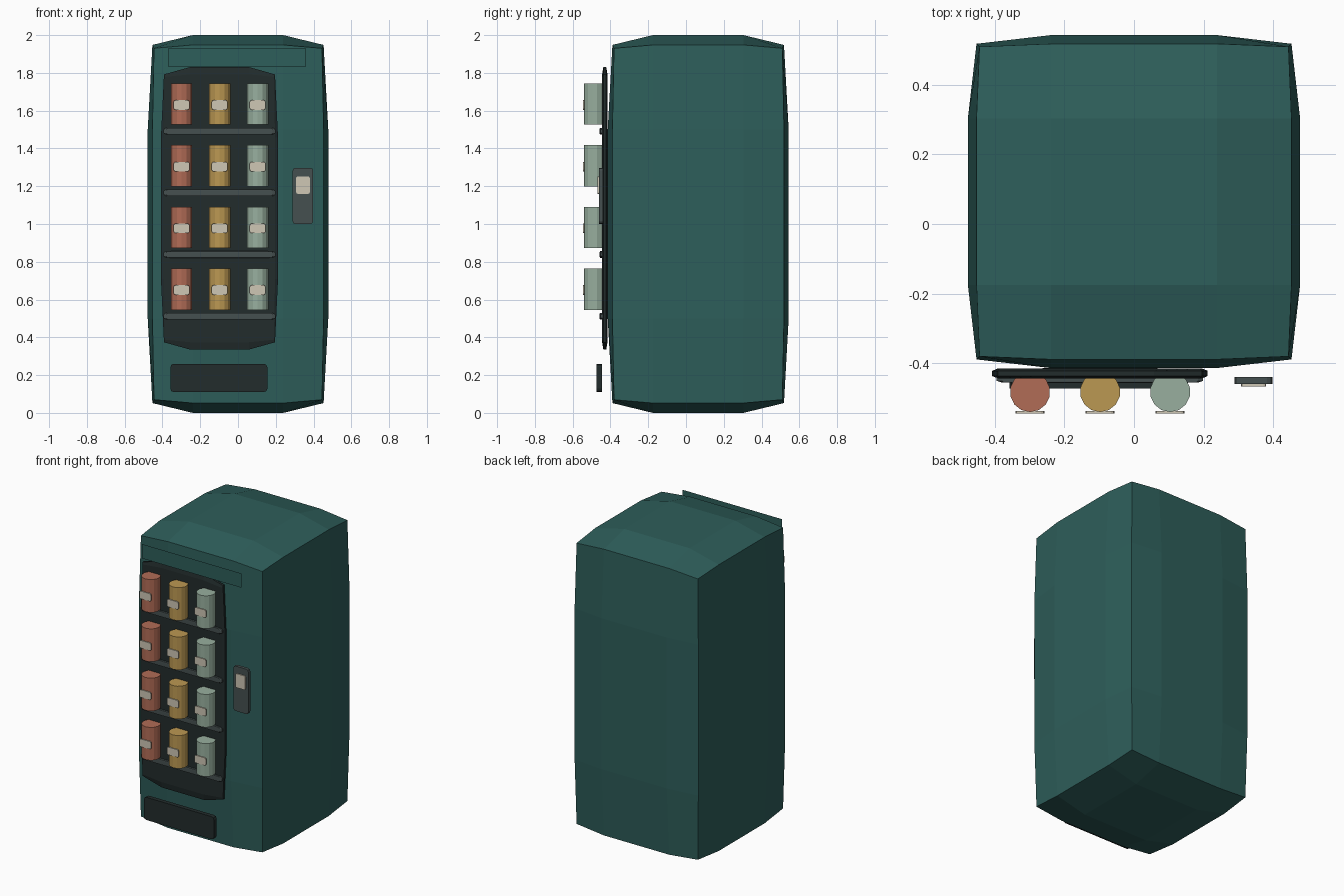
import bpy, bmesh
from mathutils import Matrix

if "Cube" in bpy.data.objects:
    bpy.data.objects.remove(bpy.data.objects["Cube"])


def material(name, r, g, b):
    m = bpy.data.materials.new(name)
    m.diffuse_color = (r, g, b, 1)
    m.use_nodes = True
    m.node_tree.nodes["Principled BSDF"].inputs["Base Color"].default_value = m.diffuse_color
    return m


TEAL = material("teal paint", 0.027, 0.112, 0.103)
DARK = material("dark glass", 0.016, 0.025, 0.025)
GREY = material("slate grey", 0.060, 0.080, 0.080)
CREAM = material("cream", 0.62, 0.57, 0.46)
RED = material("brick red", 0.44, 0.15, 0.093)
OCHRE = material("ochre", 0.50, 0.315, 0.085)
MINT = material("pale green", 0.315, 0.43, 0.345)


def finish(bm, name, mat):
    bmesh.ops.recalc_face_normals(bm, faces=bm.faces)
    mesh = bpy.data.meshes.new(name)
    bm.to_mesh(mesh)
    bm.free()
    mesh.materials.append(mat)
    ob = bpy.data.objects.new(name, mesh)
    bpy.context.collection.objects.link(ob)
    return ob


def puffed_box(name, mat, center, half):
    """Box whose faces bulge: borders and corners are drawn in."""
    bm = bmesh.new()
    bmesh.ops.create_cube(bm, size=2)
    bmesh.ops.subdivide_edges(bm, edges=bm.edges[:], cuts=3, use_grid_fill=True)
    shrink = {1: 1.0, 2: 0.948, 3: 0.93}
    for v in bm.verts:
        outer = [abs(c) > 0.99 for c in v.co]
        k = shrink[sum(outer)]
        for i in range(3):
            v.co[i] = center[i] + v.co[i] * half[i] * (k if outer[i] else 1)
    return finish(bm, name, mat)


def chamfered_box(name, mat, x, y, z, corner):
    """Box from axis ranges with its upright corners chamfered."""
    bm = bmesh.new()
    bmesh.ops.create_cube(bm, size=1)
    for v in bm.verts:
        v.co = [r[0] if c < 0 else r[1] for c, r in zip(v.co, (x, y, z))]
    depth = [e for e in bm.edges if abs(e.verts[0].co.y - e.verts[1].co.y) > 1e-5]
    bmesh.ops.bevel(bm, geom=depth, offset=corner, segments=2, profile=0.5,
                    affect='EDGES')
    return finish(bm, name, mat)


# Cabinet and display window
puffed_box("cabinet", TEAL, (0, 0.0645, 1.0), (0.478, 0.479, 1.0))
puffed_box("display_window", DARK, (-0.098, -0.43, 1.083), (0.310, 0.015, 0.748))

# Header sheet, flat and floating before the cabinet
bm = bmesh.new()
corners = [(-0.37, 1.835), (0.36, 1.835), (0.36, 1.93), (-0.37, 1.93)]
bm.faces.new([bm.verts.new((x, -0.475, z)) for x, z in corners])
finish(bm, "header_panel", TEAL)

# Delivery flap
chamfered_box("delivery_flap", DARK, (-0.358, 0.155), (-0.474, -0.446),
              (0.11, 0.26), 0.018)

# Payment panel and its screen
chamfered_box("payment_panel", GREY, (0.289, 0.398), (-0.461, -0.44),
              (1.0, 1.297), 0.015)
chamfered_box("payment_screen", CREAM, (0.308, 0.38), (-0.468, -0.461),
              (1.16, 1.252), 0.008)

# Shelves, each with three labelled cans
for row in range(4):
    base = 0.546 + row * 0.3265
    puffed_box(f"shelf_{row + 1}", GREY, (-0.098, -0.446, base - 0.034),
               (0.297, 0.011, 0.018))
    for col, mat in enumerate((RED, OCHRE, MINT)):
        x = -0.299 + col * 0.2015
        bm = bmesh.new()
        bmesh.ops.create_cone(bm, cap_ends=True, segments=14, radius1=0.058,
                              radius2=0.058, depth=0.218,
                              matrix=Matrix.Translation((x, -0.483, base + 0.109)))
        finish(bm, f"can_{row + 1}_{col + 1}", mat)
        chamfered_box(f"can_label_{row + 1}_{col + 1}", CREAM,
                      (x - 0.042, x + 0.042), (-0.545, -0.538),
                      (base + 0.079, base + 0.13), 0.01)
